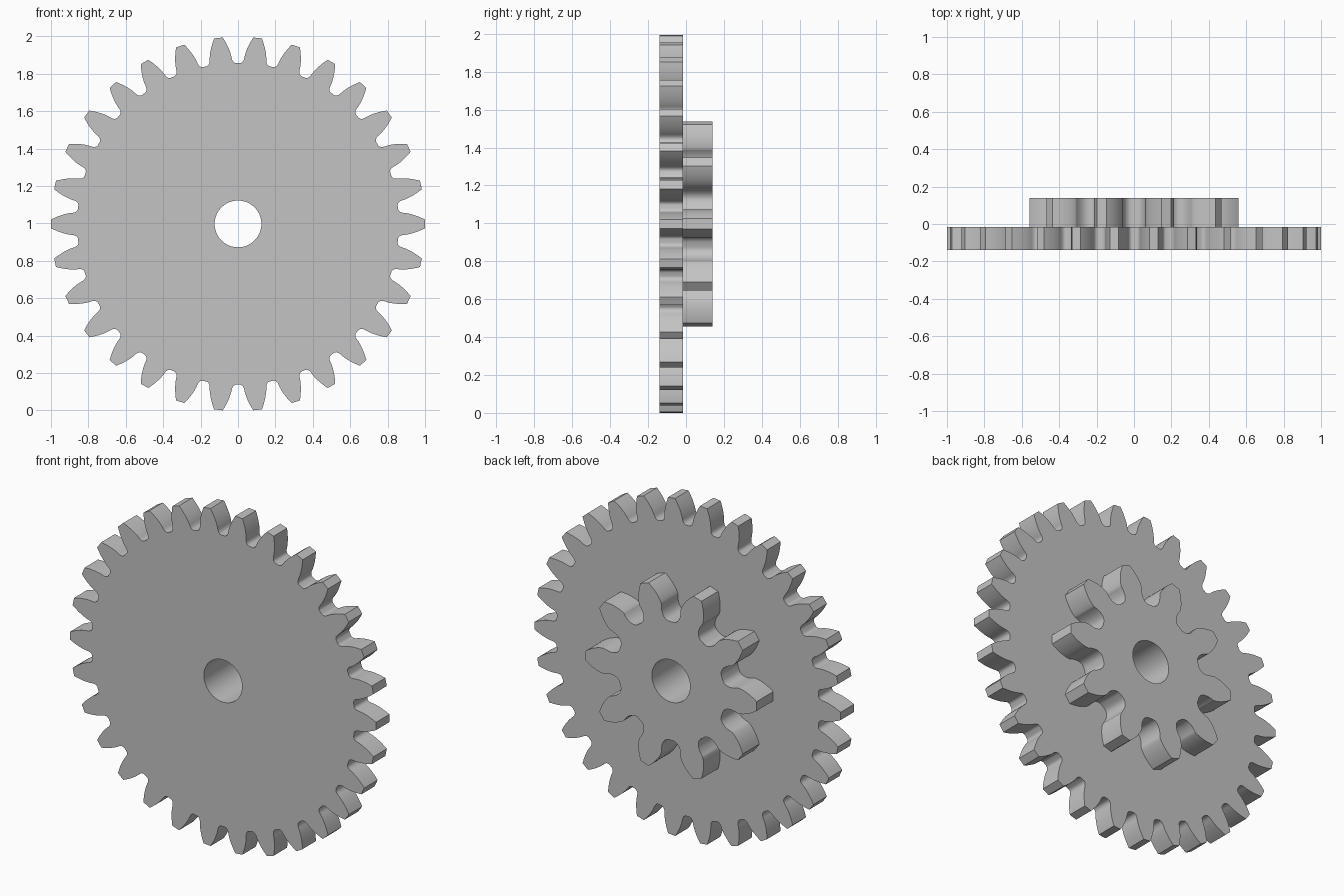
import bpy
import bmesh
from math import pi, sin, cos, tan, acos, sqrt, hypot, atan2, radians

cube = bpy.data.objects.get("Cube")
if cube:
    bpy.data.objects.remove(cube, do_unlink=True)

AXIS_Z = 0.997
BORE = 0.125
PRESSURE = radians(20)

grey = bpy.data.materials.new("light grey")
grey.use_nodes = True
colour = (0.55, 0.55, 0.55, 1)
grey.diffuse_color = colour
grey.node_tree.nodes["Principled BSDF"].inputs["Base Color"].default_value = colour


def flank(teeth, tip_r, steps=10):
    """One side of a tooth gap, root to tip, as (radius, angle from gap centre)."""
    m = 2 * tip_r / (teeth + 2)
    pitch_r = teeth * m / 2
    base_r = pitch_r * cos(PRESSURE)
    fillet = 0.25 * m
    depth = 1.25 * m - fillet
    start = pi * m / 4 - depth * tan(PRESSURE) - fillet / cos(PRESSURE)

    def involute_gap(r):
        a = acos(min(1, base_r / r))
        return pi / (2 * teeth) - (tan(PRESSURE) - PRESSURE) + (tan(a) - a)

    # Lowest radius the straight cutter flank reaches
    reach = depth + fillet * sin(PRESSURE)
    along = reach / sin(PRESSURE)
    low_r = base_r
    if along < pitch_r * sin(PRESSURE):
        low_r = hypot(pitch_r - reach, along * cos(PRESSURE))

    # Root fillet swept by the rounded cutter corner
    points = []
    for i in range(400):
        y = i * 0.01 * m
        d = hypot(depth, y)
        px = pitch_r - depth - fillet * depth / d
        py = y + fillet * y / d
        r, ang = hypot(px, py), atan2(py, px) - (y - start) / pitch_r
        if r >= low_r and involute_gap(r) >= ang:
            break
        points.append((r, ang))
    low_r = max(low_r, points[-1][0])
    keep = points[::max(1, len(points) // 12)]

    # Involute working face
    for i in range(steps + 1):
        r = low_r + (tip_r - low_r) * i / steps
        keep.append((r, involute_gap(r)))
    return keep


def gear(name, teeth, tip_r, y_front, y_back):
    side = flank(teeth, tip_r)
    outline = []
    for k in range(teeth):
        c = (k + 0.5) * 2 * pi / teeth
        outline += [(r, c - a) for r, a in reversed(side)]
        outline += [(r, c + a) for r, a in side]
    bore = [(BORE, 2 * pi * i / 64) for i in range(64)]

    bm = bmesh.new()
    layers = []
    for y in (y_front, y_back):
        loops, edges = [], []
        for ring in (outline, bore):
            vs = [bm.verts.new((r * cos(a), y, AXIS_Z + r * sin(a))) for r, a in ring]
            edges += [bm.edges.new((vs[i - 1], vs[i])) for i in range(len(vs))]
            loops.append(vs)
        bmesh.ops.triangle_fill(bm, edges=edges, use_beauty=True)
        layers.append(loops)
    for front, back in zip(*layers):
        for i in range(len(front)):
            bm.faces.new((front[i - 1], front[i], back[i], back[i - 1]))
    bmesh.ops.recalc_face_normals(bm, faces=bm.faces)

    mesh = bpy.data.meshes.new(name)
    bm.to_mesh(mesh)
    bm.free()
    mesh.materials.append(grey)
    obj = bpy.data.objects.new(name, mesh)
    bpy.context.collection.objects.link(obj)
    bpy.ops.object.select_all(action="DESELECT")
    obj.select_set(True)
    bpy.context.view_layer.objects.active = obj
    bpy.ops.object.shade_smooth_by_angle(angle=radians(30))
    return obj


# Wide front wheel and the small pinion behind it
gear("large_gear", 30, 1.0, -0.14, -0.015)
gear("small_gear", 10, 0.56, -0.015, 0.14)
